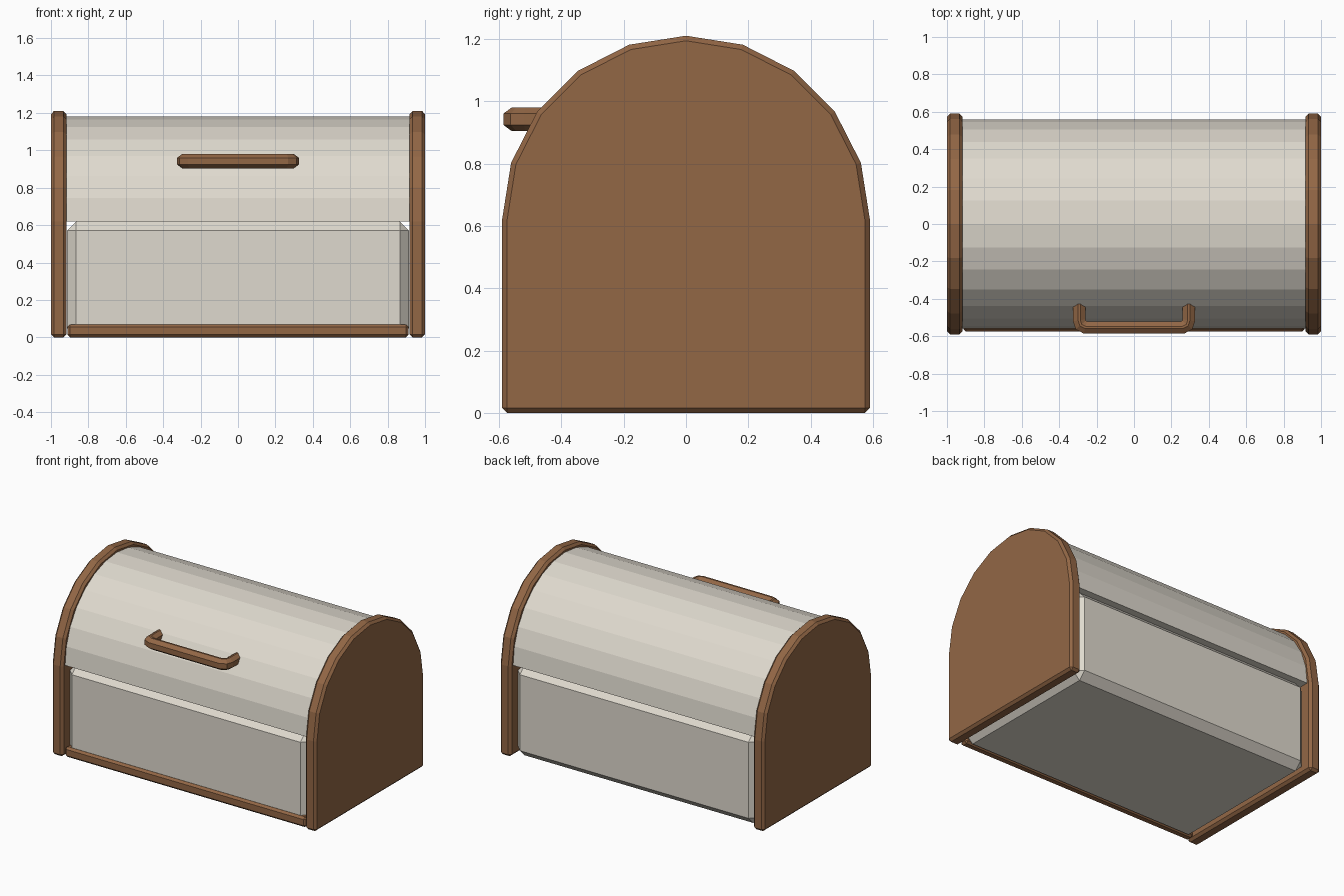
import bpy, bmesh, math
from mathutils import Vector

if "Cube" in bpy.data.objects:
    bpy.data.objects.remove(bpy.data.objects["Cube"])


def material(name, color):
    m = bpy.data.materials.new(name)
    m.diffuse_color = color
    m.use_nodes = True
    m.node_tree.nodes["Principled BSDF"].inputs["Base Color"].default_value = m.diffuse_color
    return m


WOOD = material("wood", (0.29, 0.135, 0.06, 1))
CREAM = material("cream_metal", (0.74, 0.70, 0.62, 1))


def finish(name, bm, mat, bevel=0):
    bmesh.ops.recalc_face_normals(bm, faces=bm.faces)
    me = bpy.data.meshes.new(name)
    bm.to_mesh(me)
    bm.free()
    me.materials.append(mat)
    ob = bpy.data.objects.new(name, me)
    bpy.context.collection.objects.link(ob)
    if bevel:
        mod = ob.modifiers.new("chamfer", 'BEVEL')
        mod.width = bevel
        mod.segments = 1
        mod.limit_method = 'ANGLE'
        mod.angle_limit = math.radians(35)
    return ob


def loft(name, rings, mat, bevel=0):
    """Join closed rings of points and cap both ends."""
    bm = bmesh.new()
    vs = [[bm.verts.new(p) for p in r] for r in rings]
    n = len(vs[0])
    for a, b in zip(vs, vs[1:]):
        for i in range(n):
            j = (i + 1) % n
            bm.faces.new((a[i], a[j], b[j], b[i]))
    bm.faces.new(vs[0])
    bm.faces.new(vs[-1])
    return finish(name, bm, mat, bevel)


def prism(name, profile, x0, x1, mat, bevel=0):
    return loft(name, [[(x, y, z) for y, z in profile] for x in (x0, x1)], mat, bevel)


def arch(r, zc, n):
    return [(r * math.cos(math.pi * i / n), zc + r * math.sin(math.pi * i / n))
            for i in range(n + 1)]


def rect(y0, y1, z0, z1):
    return [(y0, z0), (y1, z0), (y1, z1), (y0, z1)]


# Arched wooden end panels
panel = [(-0.59, 0), (0.59, 0)] + arch(0.59, 0.62, 10)
for name, s in (("left_end_panel", -1), ("right_end_panel", 1)):
    prism(name, panel, s * 0.917, s * 1.0, WOOD, 0.016)

# Chamfered bin body and half-round lid
prism("body", rect(-0.56, 0.56, 0, 0.62), -0.915, 0.915, CREAM, 0.05)
prism("lid", arch(0.56, 0.62, 14), -0.92, 0.92, CREAM)

# Wooden strip along the bottom of the front
prism("front_trim", rect(-0.575, -0.515, 0, 0.07), -0.912, 0.912, WOOD, 0.014)

# Handle: octagonal section swept along a U-shaped path with mitred corners
half = [(0.293, -0.41), (0.293, -0.515), (0.285, -0.54), (0.26, -0.553)]
path = [Vector((-x, y)) for x, y in half] + [Vector(p) for p in reversed(half)]
section = [(0.033, 0.018), (0.006, 0.038), (-0.006, 0.038), (-0.033, 0.018),
           (-0.033, -0.018), (-0.006, -0.038), (0.006, -0.038), (0.033, -0.018)]
rings = []
for i, p in enumerate(path):
    d0 = (p - path[max(i - 1, 0)]).normalized() if i else (path[1] - p).normalized()
    d1 = (path[i + 1] - p).normalized() if i < len(path) - 1 else d0
    t = (d0 + d1).normalized()
    nrm = Vector((t.y, -t.x)) / max(t.dot(d0), 0.5)
    rings.append([(p.x + nrm.x * u, p.y + nrm.y * u, 0.942 + v) for u, v in section])
loft("handle", rings, WOOD)
